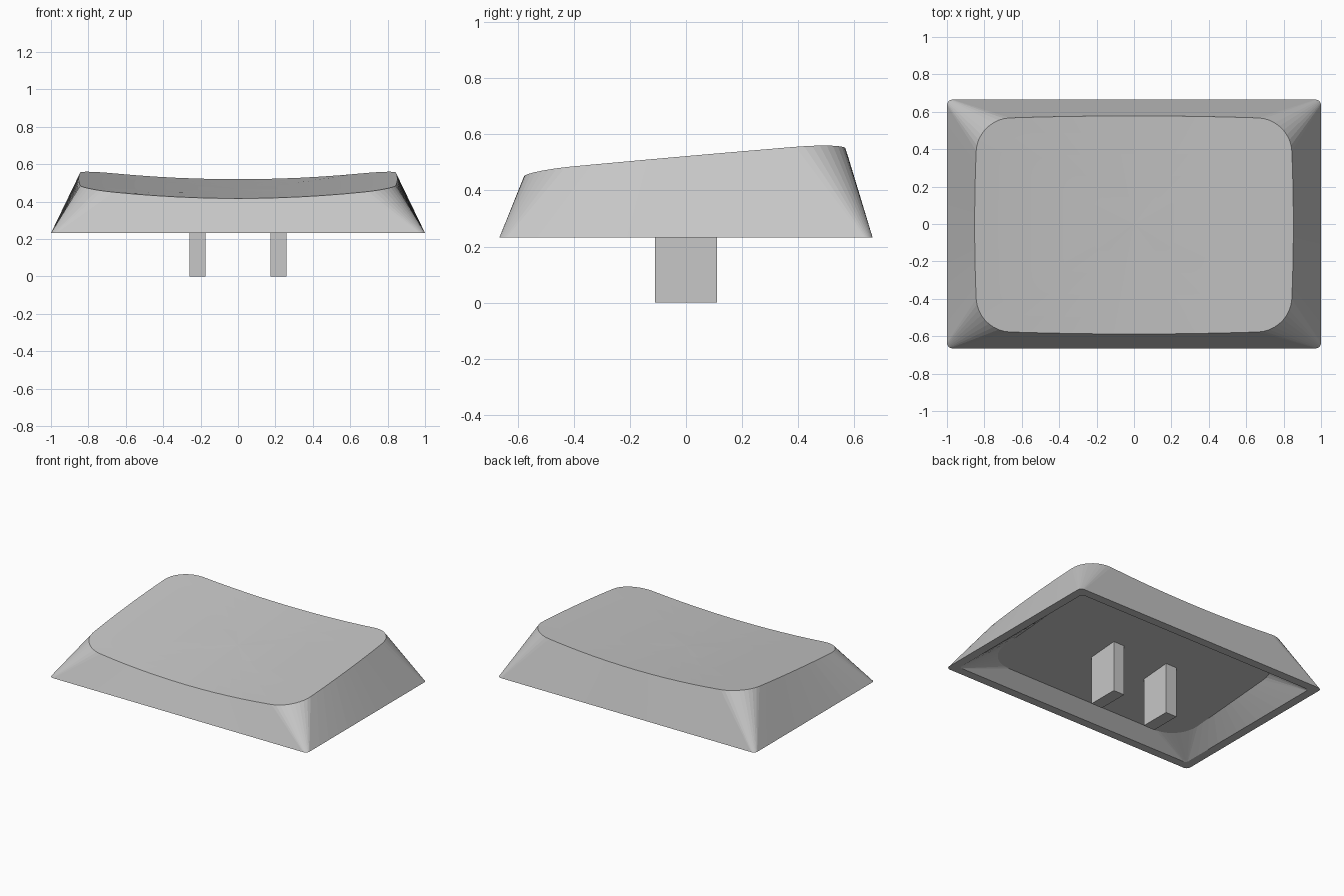
import bpy, bmesh
from math import sin, cos, pi

cube = bpy.data.objects.get("Cube")
if cube:
    bpy.data.objects.remove(cube, do_unlink=True)

grey = bpy.data.materials.new("mid grey plastic")
grey.use_nodes = True
colour = (0.57, 0.57, 0.57, 1)
grey.diffuse_color = colour
grey.node_tree.nodes["Principled BSDF"].inputs["Base Color"].default_value = colour

RIM_Z = 0.232
ARC, SIDE = 9, 12


def rounded_ring(hx, hy, r, bow=0.0, shift=0.0):
    """Rounded rectangle outline, with sides that may swell outwards."""
    corners = [(1, 1), (-1, 1), (-1, -1), (1, -1)]
    arcs = []
    for k, (sx, sy) in enumerate(corners):
        angles = [(k + i / ARC) * pi / 2 for i in range(ARC + 1)]
        arcs.append([(sx * (hx - r) + r * cos(a), sy * (hy - r) + r * sin(a))
                     for a in angles])
    points = []
    for k, arc in enumerate(arcs):
        points += arc
        (ax, ay), (bx, by) = arc[-1], arcs[(k + 1) % 4][0]
        points += [(ax + (bx - ax) * i / SIDE, ay + (by - ay) * i / SIDE)
                   for i in range(1, SIDE)]
    return [(x + x / hx * bow * (1 - (y / hy) ** 2),
             y + y / hy * bow * (1 - (x / hx) ** 2) + shift) for x, y in points]


def dish(x, y):
    """Height of the sloping, sideways-scooped top."""
    return 0.469 + 0.088 * y + 0.053 * (x / 0.85) ** 2


def ceiling(y):
    """Height of the flat underside, tilted like the top."""
    return 0.35 + 0.08 * y


def finish(name, bm):
    bmesh.ops.recalc_face_normals(bm, faces=bm.faces)
    mesh = bpy.data.meshes.new(name)
    bm.to_mesh(mesh)
    bm.free()
    mesh.materials.append(grey)
    obj = bpy.data.objects.new(name, mesh)
    bpy.context.collection.objects.link(obj)


# Cap shell: ceiling, inner wall, rim, outer wall, then the scooped top
bm = bmesh.new()
top = rounded_ring(0.835, 0.566, 0.17, 0.017, -0.005)
loops = [
    [(x, y, ceiling(y)) for x, y in rounded_ring(0.80, 0.515, 0.19)],
    [(x, y, RIM_Z) for x, y in rounded_ring(0.94, 0.605, 0.02)],
    [(x, y, RIM_Z) for x, y in rounded_ring(1.0, 0.665, 0.03)],
]
for f in (1, 0.85, 0.65, 0.45, 0.25):
    loops.append([(x * f, y * f, dish(x * f, y * f)) for x, y in top])
rings = [[bm.verts.new(p) for p in loop] for loop in loops]
n = len(top)
for a, b in zip(rings, rings[1:]):
    for i in range(n):
        j = (i + 1) % n
        bm.faces.new((a[i], a[j], b[j], b[i]))
bm.faces.new(rings[0])
centre = bm.verts.new((0, 0, dish(0, 0)))
for i in range(n):
    bm.faces.new((rings[-1][i], rings[-1][(i + 1) % n], centre))
finish("cap_shell", bm)

# Two mounting prongs reaching down from the ceiling
for side, name in ((1, "left_prong"), (-1, "right_prong")):
    bm = bmesh.new()
    bmesh.ops.create_cube(bm, size=1)
    height = ceiling(0.13)
    bmesh.ops.scale(bm, vec=(0.086, 0.22, height), verts=bm.verts)
    bmesh.ops.translate(bm, vec=(side * 0.217, 0, height / 2), verts=bm.verts)
    finish(name, bm)
